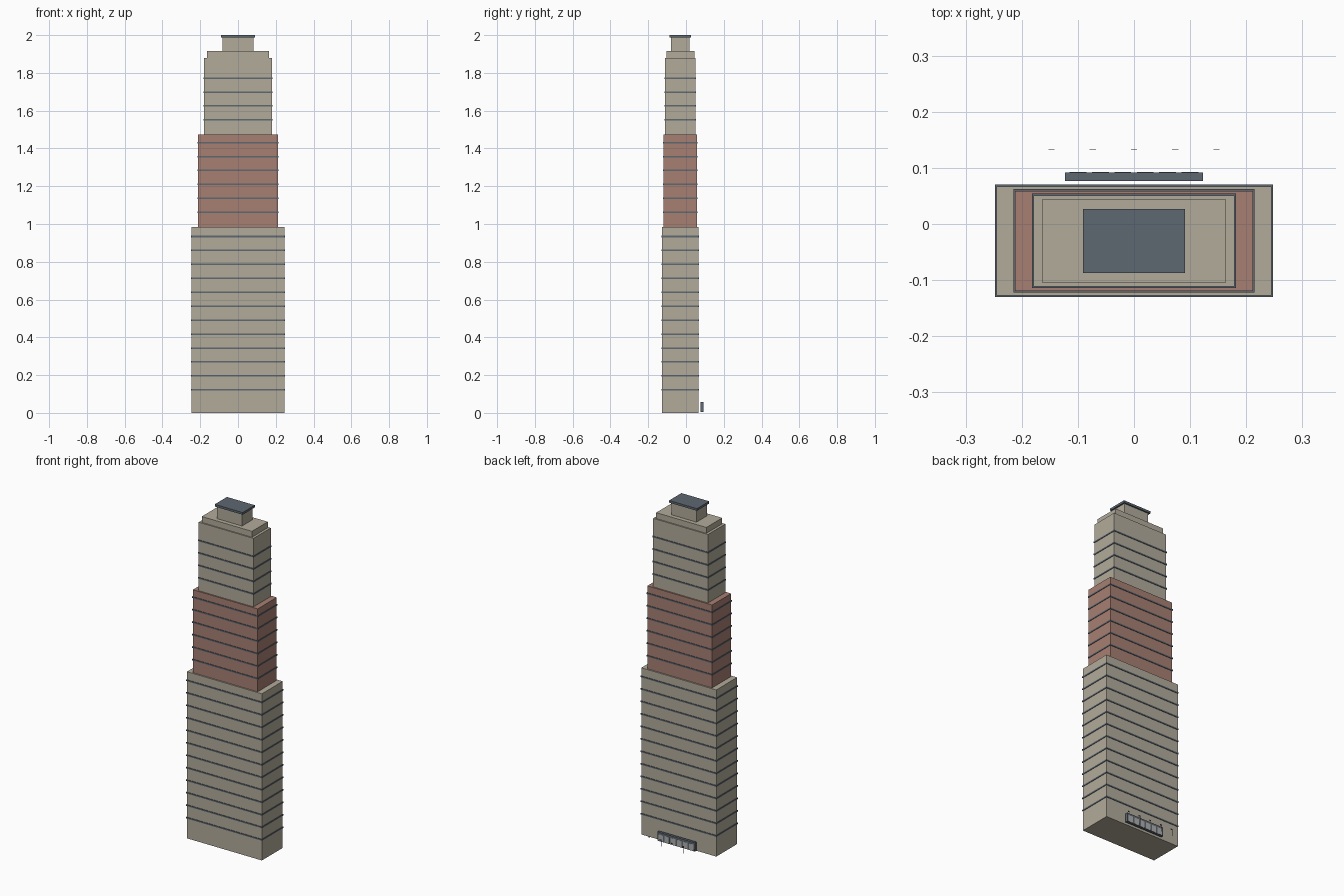
import bpy

cube = bpy.data.objects.get("Cube")
if cube:
    bpy.data.objects.remove(cube, do_unlink=True)


def material(name, rgb):
    mat = bpy.data.materials.new(name)
    mat.use_nodes = True
    mat.diffuse_color = (*rgb, 1)
    mat.node_tree.nodes["Principled BSDF"].inputs["Base Color"].default_value = (*rgb, 1)
    return mat


BEIGE = material("beige stone", (0.45, 0.41, 0.33))
BRICK = material("red brick", (0.39, 0.215, 0.17))
SLATE = material("slate blue", (0.11, 0.135, 0.165))
PALE = material("pale glass", (0.42, 0.43, 0.42))

CENTRE_Y = -0.03      # the tower sits forward of the rear entrance
FLOOR = 0.0738        # spacing of the floor bands
BAND = 0.008


def box(name, mat, half_x, y0, y1, z0, z1, x=0):
    bpy.ops.mesh.primitive_cube_add(size=1, location=(x, (y0 + y1) / 2, (z0 + z1) / 2))
    ob = bpy.context.object
    ob.name = name
    ob.scale = (2 * half_x, y1 - y0, z1 - z0)
    bpy.ops.object.transform_apply(location=False, rotation=False, scale=True)
    ob.data.materials.append(mat)
    return ob


def tower_box(name, mat, half_x, half_y, z0, z1):
    return box(name, mat, half_x, CENTRE_Y - half_y, CENTRE_Y + half_y, z0, z1)


# Stepped tower sections, each with evenly spaced floor bands
sections = [
    ("lower_tower", BEIGE, 0.245, 0.097, 0, 0.985, 0.122, 12),
    ("middle_tower", BRICK, 0.212, 0.089, 0.985, 1.475, 1.062, 6),
    ("upper_tower", BEIGE, 0.179, 0.081, 1.475, 1.88, 1.551, 4),
]
for name, mat, hx, hy, z0, z1, first, count in sections:
    tower_box(name, mat, hx, hy, z0, z1)
    for i in range(count):
        z = first + i * FLOOR
        tower_box(name + "_floor_band", SLATE, hx + 0.003, hy + 0.003,
                  z - BAND / 2, z + BAND / 2)

# Crown, penthouse and flat roof
tower_box("crown", BEIGE, 0.164, 0.074, 1.88, 1.915)
tower_box("penthouse", BEIGE, 0.082, 0.049, 1.915, 1.987)
tower_box("roof_cap", SLATE, 0.091, 0.057, 1.987, 2.0)

# Rear entrance with a row of glazed doors
box("entrance_block", SLATE, 0.123, 0.077, 0.092, 0.006, 0.058)
for i in range(6):
    box("entrance_door", PALE, 0.015, 0.0915, 0.093, 0.008, 0.046, x=(i - 2.5) * 0.04)

# Row of flagpoles behind the entrance
for i in range(5):
    x = (i - 2) * 0.0735
    box("flagpole", SLATE, 0.0006, 0.1324, 0.1336, 0, 0.042, x=x - 0.005)
    box("flag", SLATE, 0.0055, 0.1325, 0.1335, 0.034, 0.041, x=x)
